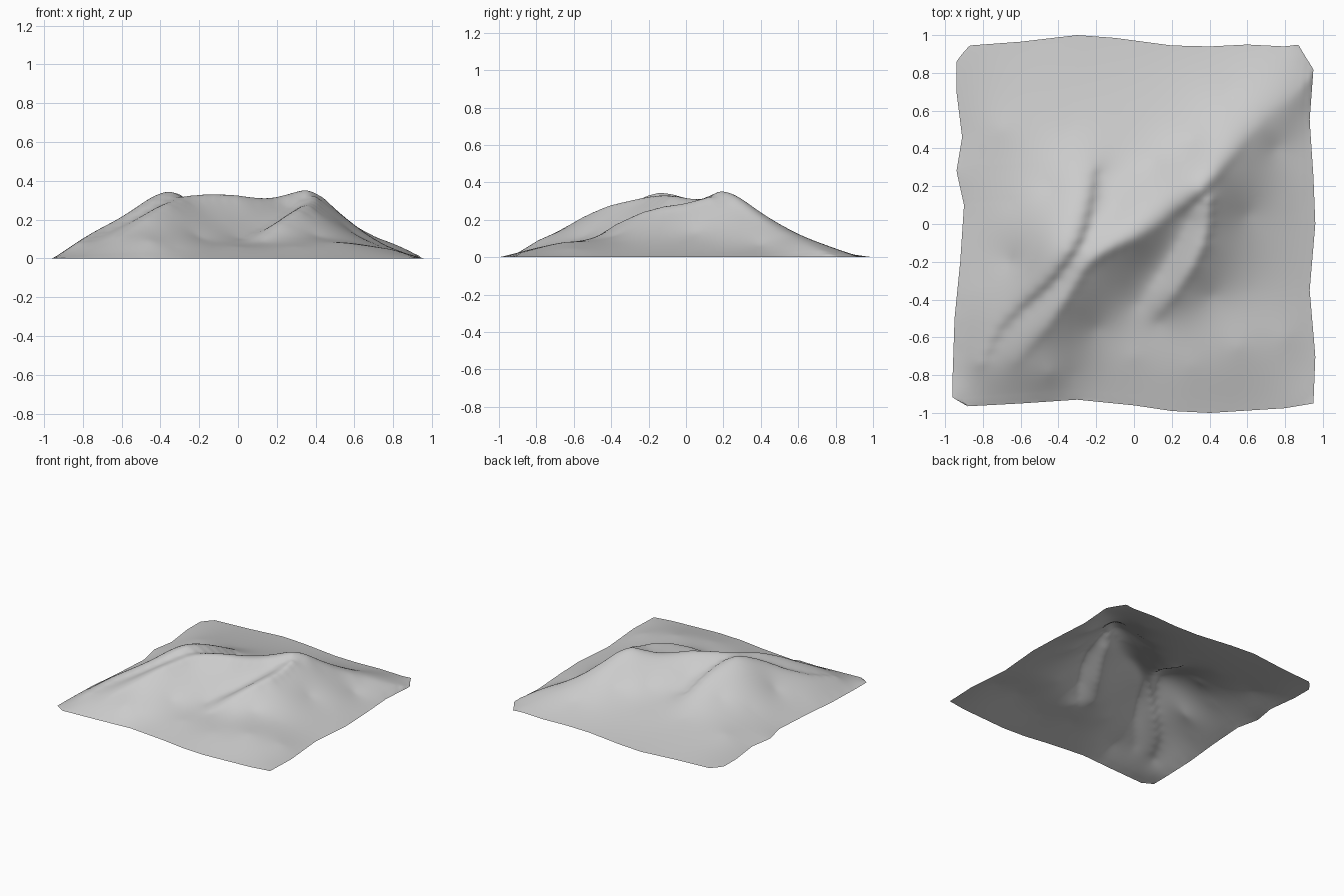
import bpy
import bmesh
from mathutils import Vector

cube = bpy.data.objects.get("Cube")
if cube:
    bpy.data.objects.remove(cube, do_unlink=True)

GRID = 120

# Wavy outline of the sheet: four sides sharing their corners
SOUTH = [(-.92, -.94), (-.88, -.965), (-.6, -.95), (-.3, -.93), (0, -.96),
         (.2, -.99), (.4, -1), (.8, -.975), (.95, -.95)]
NORTH = [(-.91, .9), (-.87, .945), (-.6, .965), (-.3, 1), (-.1, .985),
         (.2, .945), (.4, .94), (.6, .95), (.8, .94), (.87, .95), (.91, .88)]
WEST = [(-.92, -.94), (-.96, -.92), (-.96, -.8), (-.95, -.5), (-.92, -.2), (-.9, .1),
        (-.94, .28), (-.91, .46), (-.94, .7), (-.94, .86), (-.91, .9)]
EAST = [(.95, -.95), (.96, -.7), (.93, -.35), (.96, 0), (.95, .25),
        (.93, .55), (.95, .82), (.91, .88)]

# Crest lines (x, y, height)
MAIN_RIDGE = [(.91, .78, .02), (.8, .66, .075), (.7, .56, .115), (.6, .45, .17),
              (.5, .33, .257), (.44, .26, .315), (.37, .18, .355), (.3, .12, .325),
              (.2, .05, .298), (.1, -.03, .302), (0, -.085, .32), (-.15, -.15, .33),
              (-.25, -.22, .32), (-.3, -.31, .3), (-.37, -.42, .275),
              (-.45, -.54, .222), (-.53, -.63, .17), (-.62, -.73, .115)]
WEST_RIDGE = [(-.21, .28, .18), (-.24, .1, .265), (-.28, -.06, .325), (-.35, -.17, .347),
              (-.45, -.3, .288), (-.6, -.43, .2), (-.72, -.55, .14), (-.81, -.74, .08)]
SPUR = [(.4, .12, .325), (.4, 0, .285), (.37, -.12, .27), (.31, -.24, .24),
        (.22, -.37, .18), (.11, -.5, .095)]
# Valley line between the spur and the main ridge
GULLY = [(.29, .02, .26), (.23, -.1, .215), (.14, -.25, .155), (.02, -.42, .1)]

# Basins and open slopes between the crests
SLOPES = [(-.05, -.28, .195), (-.2, -.55, .11), (-.45, -.79, .09), (-.32, -.8, .052),
          (-.18, -.8, .038), (0, -.7, .06), (.3, -.75, .06),
          (.5, -.2, .155), (.41, -.38, .115), (.6, -.35, .085), (.55, -.65, .08),
          (.8, -.6, .045), (.6, .05, .13), (.8, .1, .05), (.75, .4, .065),
          (-.1, .1, .225), (-.08, .28, .155), (.1, .33, .17), (0, .6, .075),
          (.3, .45, .155), (.5, .7, .07), (-.35, .5, .09), (-.45, .2, .17),
          (-.65, .1, .11), (-.7, .5, .06), (-.65, -.2, .145), (-.8, -.3, .072)]


def along(path, t):
    """Point at fraction t of a polyline's length."""
    pts = [Vector(p) for p in path]
    lengths = [(b - a).length for a, b in zip(pts, pts[1:])]
    left = t * sum(lengths)
    for a, b, size in zip(pts, pts[1:], lengths):
        if left <= size:
            return a.lerp(b, left / size)
        left -= size
    return pts[-1]


def sheet_point(u, v):
    """Blend the four sides into one patch."""
    s, n, w, e = along(SOUTH, u), along(NORTH, u), along(WEST, v), along(EAST, v)
    low = Vector(SOUTH[0]).lerp(Vector(SOUTH[-1]), u)
    high = Vector(NORTH[0]).lerp(Vector(NORTH[-1]), u)
    return s.lerp(n, v) + w.lerp(e, u) - low.lerp(high, v)


def kernel(x, y):
    return (x * x + y * y) ** 0.66


def solve(rows):
    """Gaussian elimination with pivoting on augmented rows."""
    size = len(rows)
    for i in range(size):
        p = max(range(i, size), key=lambda r: abs(rows[r][i]))
        rows[i], rows[p] = rows[p], rows[i]
        top = rows[i]
        for r in range(i + 1, size):
            f = rows[r][i] / top[i]
            if f:
                rows[r][i:] = [a - f * b for a, b in zip(rows[r][i:], top[i:])]
    out = [0] * size
    for i in reversed(range(size)):
        known = sum(rows[i][j] * out[j] for j in range(i + 1, size))
        out[i] = (rows[i][size] - known) / rows[i][i]
    return out


# Gather the height samples: slopes, crests with a steep foot on their
# south-east side, and the level rim
samples = list(SLOPES)
for line, drop in ((MAIN_RIDGE, .08), (WEST_RIDGE, .08), (SPUR, .1), (GULLY, 0)):
    count = 2 * len(line)
    for i in range(count + 1):
        p = along(line, i / count)
        samples.append(tuple(p))
        if drop:
            samples.append((p.x + .02, p.y - .017, p.z * (1 - drop)))
for side in (SOUTH, EAST, NORTH, WEST):
    samples += [(*along(side, (i + .5) / 16), 0) for i in range(16)]

# Fit a smooth surface through the samples
matrix = [[kernel(x - a, y - b) for a, b, _ in samples] + [1, x, y, z]
          for x, y, z in samples]
for k in range(3):
    matrix.append([(1, a, b)[k] for a, b, _ in samples] + [0] * 4)
weights = solve(matrix)


def height(x, y):
    base = weights[-3] + weights[-2] * x + weights[-1] * y
    return max(0, base + sum(w * kernel(x - a, y - b)
                             for w, (a, b, _) in zip(weights, samples)))


# Mountain sheet, open underneath
bm = bmesh.new()
grid = []
for j in range(GRID + 1):
    row = []
    for i in range(GRID + 1):
        p = sheet_point(i / GRID, j / GRID)
        rim = i in (0, GRID) or j in (0, GRID)
        row.append(bm.verts.new((p.x, p.y, 0 if rim else height(p.x, p.y))))
    grid.append(row)
for lower, upper in zip(grid, grid[1:]):
    for i in range(GRID):
        face = bm.faces.new((lower[i], lower[i + 1], upper[i + 1], upper[i]))
        face.smooth = True

# Soften the crests slightly, keeping the rim in place
inner = [v for v in bm.verts if not v.is_boundary]
for _ in range(2):
    bmesh.ops.smooth_vert(bm, verts=inner, factor=.4, use_axis_z=True)
mesh = bpy.data.meshes.new("mountain_terrain")
bm.to_mesh(mesh)
bm.free()
terrain = bpy.data.objects.new("mountain_terrain", mesh)
bpy.context.collection.objects.link(terrain)

# Plain stone grey
stone = bpy.data.materials.new("stone_grey")
stone.use_nodes = True
grey = (.6, .6, .6, 1)
stone.diffuse_color = grey
stone.node_tree.nodes["Principled BSDF"].inputs["Base Color"].default_value = grey
mesh.materials.append(stone)
